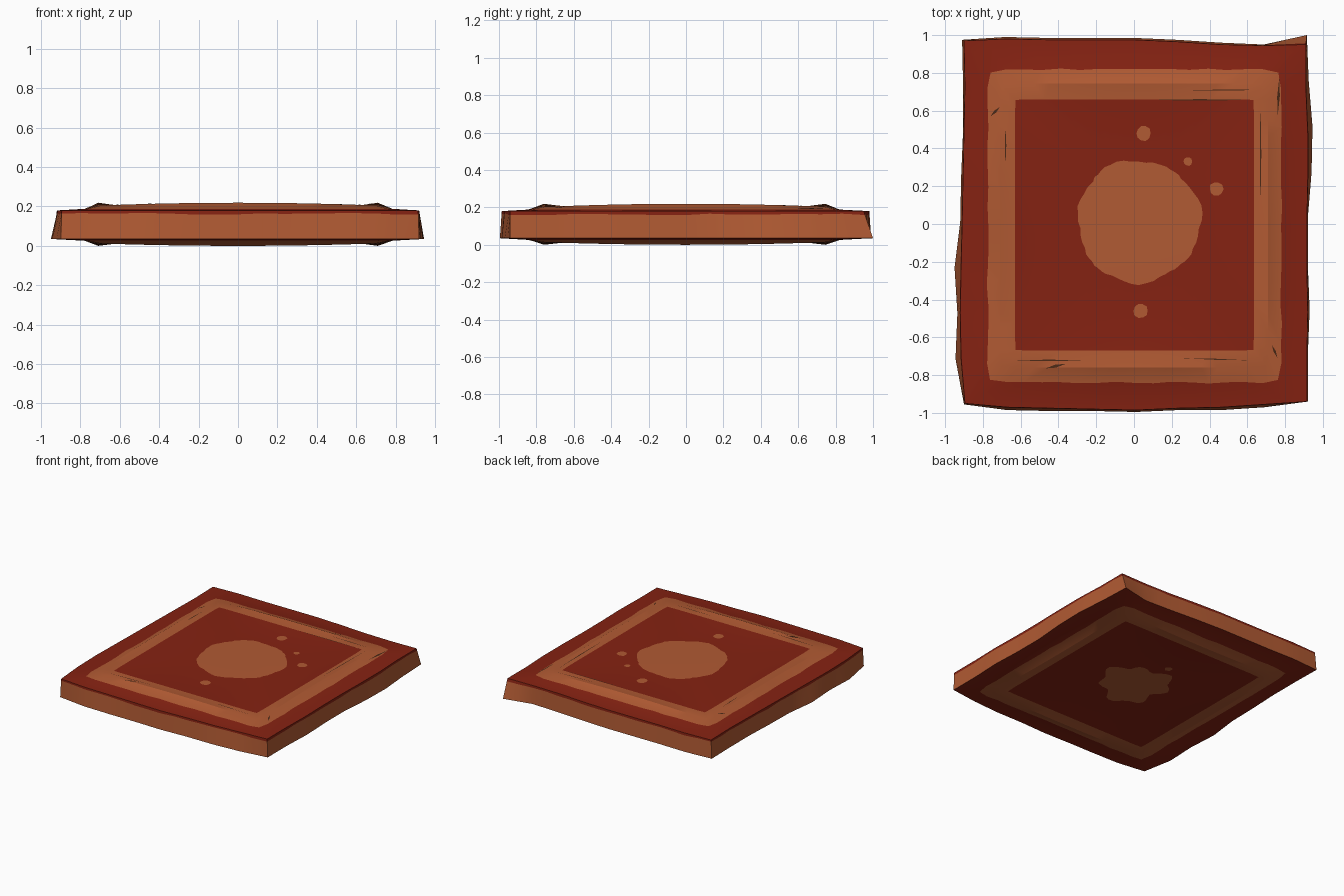
import bpy, bmesh, math, random
from mathutils import Vector
from mathutils.bvhtree import BVHTree

if "Cube" in bpy.data.objects:
    bpy.data.objects.remove(bpy.data.objects["Cube"])

random.seed(4)


def material(name, col):
    m = bpy.data.materials.new(name)
    m.diffuse_color = (*col, 1)
    m.use_nodes = True
    m.node_tree.nodes["Principled BSDF"].inputs["Base Color"].default_value = m.diffuse_color
    return m


RED = material("brick red", (0.235, 0.016, 0.006))
BROWN = material("orange brown", (0.44, 0.103, 0.033))
DARK = material("dark crack", (0.07, 0.022, 0.008))

SEG = 16  # segments per side of every ring


def sample(vals, t):
    """Linear lookup in evenly spaced values, t in -1..1."""
    f = (t + 1) / 2 * (len(vals) - 1)
    i = min(int(f), len(vals) - 2)
    return vals[i] + (vals[i + 1] - vals[i]) * (f - i)


def outline(n, e, s, w, z):
    """Uneven square ring; each side is a list of distances from the centre."""
    pts = []
    lerp = lambda a, b, t: a + (b - a) * (t + 1) / 2
    for side in range(4):
        for k in range(SEG):
            t = -1 + 2 * k / SEG
            if side == 0:
                p = (lerp(-w[0], e[0], t), -sample(s, t))
            elif side == 1:
                p = (sample(e, t), lerp(-s[-1], n[-1], t))
            elif side == 2:
                p = (lerp(e[-1], -w[-1], t), sample(n, -t))
            else:
                p = (-sample(w, -t), lerp(n[0], -s[0], t))
            pts.append(Vector((*p, z)))
    return pts


def frame_ring(x0, x1, y0, y1, z, bow=0.0, r=0.04, wob=0.0):
    """Square ring with rounded corners, optionally bowed in height."""
    pts = outline([y1] * 2, [x1] * 2, [-y0] * 2, [-x0] * 2, z)
    for p in pts:
        t = min(abs(p.x), abs(p.y)) / 0.7
        p.z += bow * max(0, 1 - t * t)
        cx = min(max(p.x, x0 + r), x1 - r)
        cy = min(max(p.y, y0 + r), y1 - r)
        d = Vector((p.x - cx, p.y - cy))
        if d.length > r:
            d *= r / d.length
            p.x, p.y = cx + d.x, cy + d.y
        p.x += random.uniform(-wob, wob)
        p.y += random.uniform(-wob, wob)
    return pts


def blob_ring(cx, cy, r, rough, z):
    """Round uneven patch whose points line up with the square rings."""
    pts = []
    for p in outline([1] * 2, [1] * 2, [1] * 2, [1] * 2, z):
        a = math.atan2(p.y, p.x)
        q = r * (1 + rough * (0.5 * math.sin(3 * a + 1) + 0.5 * math.sin(7 * a))
                 + random.uniform(-0.015, 0.015))
        pts.append(Vector((cx + q * math.cos(a), cy + q * math.sin(a), z)))
    return pts


# uneven edges: north, east, south, west
top_edge = outline([.97, .98, .975, .975, .975, .965, .95, .945, .95],
                   [.915, .915, .92, .915, .915, .92, .92, .91, .91],
                   [.95, .97, .975, .98, .985, .975, .97, .955, .94],
                   [.895, .915, .92, .915, .91, .905, .90, .895, .90], 0.18)
low_edge = outline([.975, .99, .985, .985, .985, .975, .96, .95, 1.0],
                   [.92, .92, .93, .92, .92, .94, .945, .925, .915],
                   [.955, .985, .99, .99, .995, .985, .985, .97, .94],
                   [.90, .945, .935, .95, .92, .915, .905, .905, .91], 0.035)
lip = [a.lerp(b, 0.12 + random.uniform(-.03, .03)) for a, b in zip(top_edge, low_edge)]

F_OUT, F_MID, F_IN = (-.775, .78, -.84, .82), (-.71, .71, -.76, .745), (-.63, .635, -.67, .66)

# rings from the middle of the underside, round the edge, to the middle of the top,
# each with the colour of the band that leads to the next one
rings = [
    (blob_ring(0, 0, 0.25, 0.22, 0.010), 0),
    (frame_ring(*F_IN, 0.010, r=.01), 1),
    (frame_ring(*F_MID, 0.012, -0.012), 1),
    (frame_ring(*F_OUT, 0.026, r=.05, wob=.005), 0),
    (low_edge, 1),
    (lip, 0),
    (top_edge, 0),
    (frame_ring(*F_OUT, 0.188, r=.05, wob=.005), 1),
    (frame_ring(*F_MID, 0.205, 0.014), 1),
    (frame_ring(*F_IN, 0.208, r=.01), 0),
    (blob_ring(.025, .015, 0.325, 0.04, 0.210), 1),
]

# slab
bm = bmesh.new()
loops = [[bm.verts.new(p) for p in pts] for pts, _ in rings]
n = 4 * SEG
for (_, mat), a, b in zip(rings, loops, loops[1:]):
    for i in range(n):
        j = (i + 1) % n
        bm.faces.new((a[i], a[j], b[j], b[i])).material_index = mat
bm.faces.new(loops[0][::-1]).material_index = 1
bm.faces.new(loops[-1]).material_index = 1
bmesh.ops.recalc_face_normals(bm, faces=bm.faces)
tree = BVHTree.FromBMesh(bm)
me = bpy.data.meshes.new("slab")
bm.to_mesh(me)
bm.free()
me.materials.append(RED)
me.materials.append(BROWN)
slab = bpy.data.objects.new("slab", me)
bpy.context.collection.objects.link(slab)
bpy.context.view_layer.objects.active = slab
slab.select_set(True)
bpy.ops.object.shade_smooth_by_angle(angle=math.radians(20))


def decal(name, pts, mat, up=1):
    """Very thin plate laid on the top (up=1) or underside (up=-1) of the slab."""
    b = bmesh.new()
    vs = []
    for x, y in pts:
        hit = tree.ray_cast(Vector((x, y, up)), Vector((0, 0, -up)))[0]
        vs.append(b.verts.new((x, y, hit.z + up * 0.002)))
    b.faces.new(vs if up > 0 else vs[::-1])
    m = bpy.data.meshes.new(name)
    b.to_mesh(m)
    b.free()
    m.materials.append(mat)
    bpy.context.collection.objects.link(bpy.data.objects.new(name, m))


# loose spots round the centre patch
for x, y, r, up in [(.05, .48, .042, 1), (.285, .33, .024, 1), (.435, .185, .038, 1),
                    (.035, -.46, .042, 1), (-.05, .33, .03, -1)]:
    ring = []
    for k in range(10):
        a, q = k * math.tau / 10, r * random.uniform(.85, 1.05)
        ring.append((x + q * math.cos(a), y + q * math.sin(a)))
    decal("spot", ring, BROWN, up)

# thin cracks: start, end, width
for x0, y0, x1, y1, w in [(.08, .657, .62, .657, .008), (.31, .708, .66, .71, .007),
                          (.67, .08, .67, .66, .008), (.76, .57, .77, .78, .014),
                          (-.65, -.722, -.25, -.722, .008), (-.47, -.765, -.36, -.74, .016),
                          (.25, -.71, .61, -.722, .006), (-.76, .57, -.71, .62, .014),
                          (-.68, .31, -.68, .52, .008), (.73, -.64, .76, -.71, .012)]:
    d = Vector((x1 - x0, y1 - y0)).normalized() * w / 2
    mx, my = (x0 + x1) / 2, (y0 + y1) / 2
    decal("crack", [(x0, y0), (mx + d.y, my - d.x), (x1, y1), (mx - d.y, my + d.x)], DARK)
